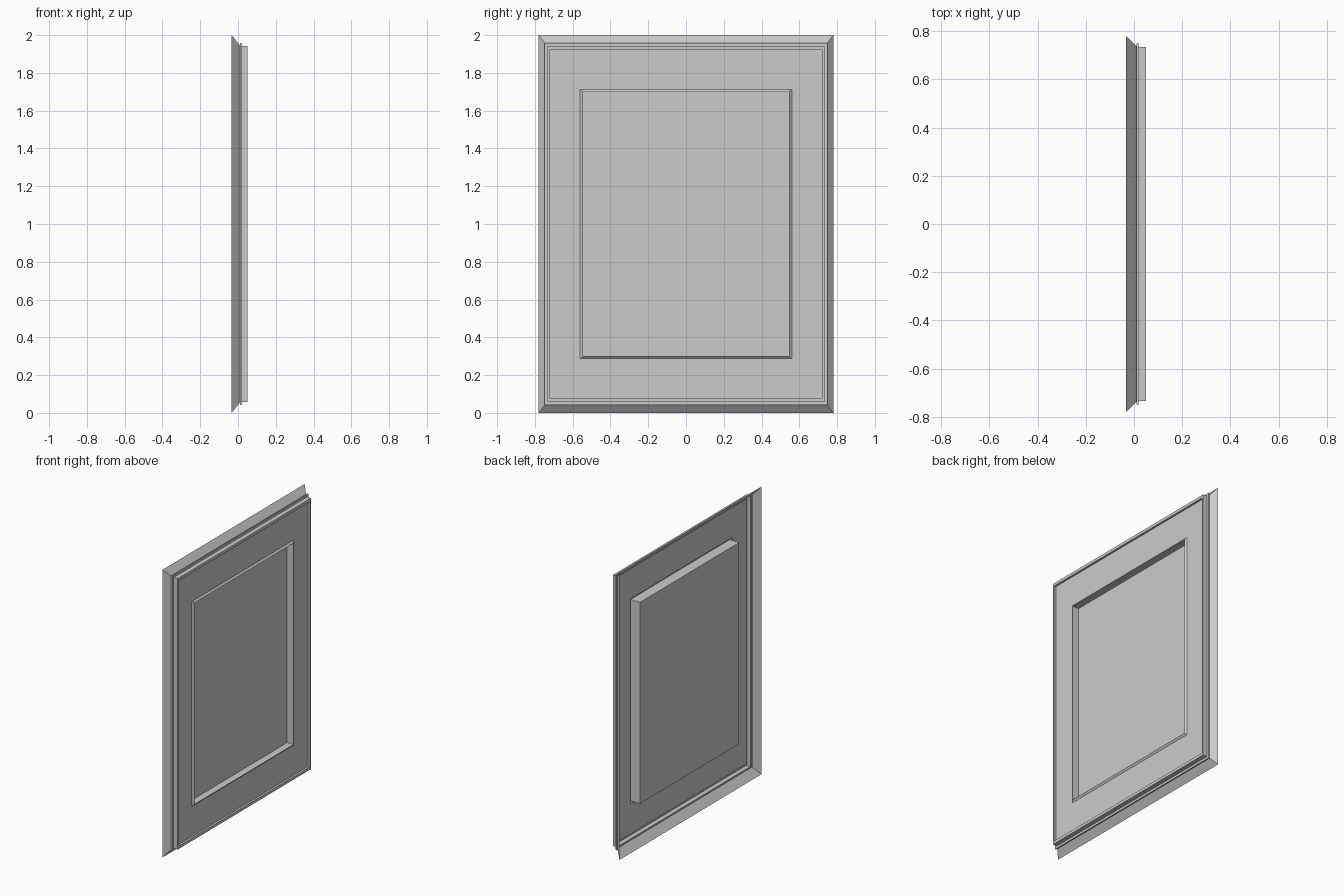
import bpy, bmesh

if "Cube" in bpy.data.objects:
    bpy.data.objects.remove(bpy.data.objects["Cube"])


def rect_sheet(name, rings, cap=False, both=False):
    """Sweep rectangular rings (x, half width, half height), optionally capping the ends."""
    bm = bmesh.new()
    loops = []
    for x, hy, hz in rings:
        loops.append([bm.verts.new((x, sy * hy, 1 + sz * hz))
                      for sy, sz in ((-1, -1), (1, -1), (1, 1), (-1, 1))])
    for a, b in zip(loops, loops[1:]):
        for i in range(4):
            j = (i + 1) % 4
            bm.faces.new((a[i], a[j], b[j], b[i]))
    if cap:
        bm.faces.new(loops[-1])
    if both:
        bm.faces.new(loops[0][::-1])
    me = bpy.data.meshes.new(name)
    bm.to_mesh(me)
    bm.free()
    ob = bpy.data.objects.new(name, me)
    bpy.context.collection.objects.link(ob)
    return ob


# Sloping outer flange, small lip and raised rim around the panel
rect_sheet("outer_frame", [
    (-0.034, 0.78, 1.0),
    (0.010, 0.737, 0.945),
    (0.010, 0.748, 0.958),
    (0.018, 0.748, 0.958),
    (0.018, 0.733, 0.942),
    (0.049, 0.733, 0.942),
    (0.049, 0.72, 0.922),
    (0.035, 0.72, 0.922),
])

# Flat surround with a fine bead and the walls of the recess
rect_sheet("panel_surround", [
    (0.035, 0.72, 0.922),
    (0.035, 0.56, 0.713),
    (0.046, 0.545, 0.70),
    (-0.003, 0.545, 0.70),
])

# Recessed centre slab, projecting from the back
rect_sheet("center_panel", [
    (-0.028, 0.545, 0.70),
    (-0.003, 0.545, 0.70),
], cap=True, both=True)
